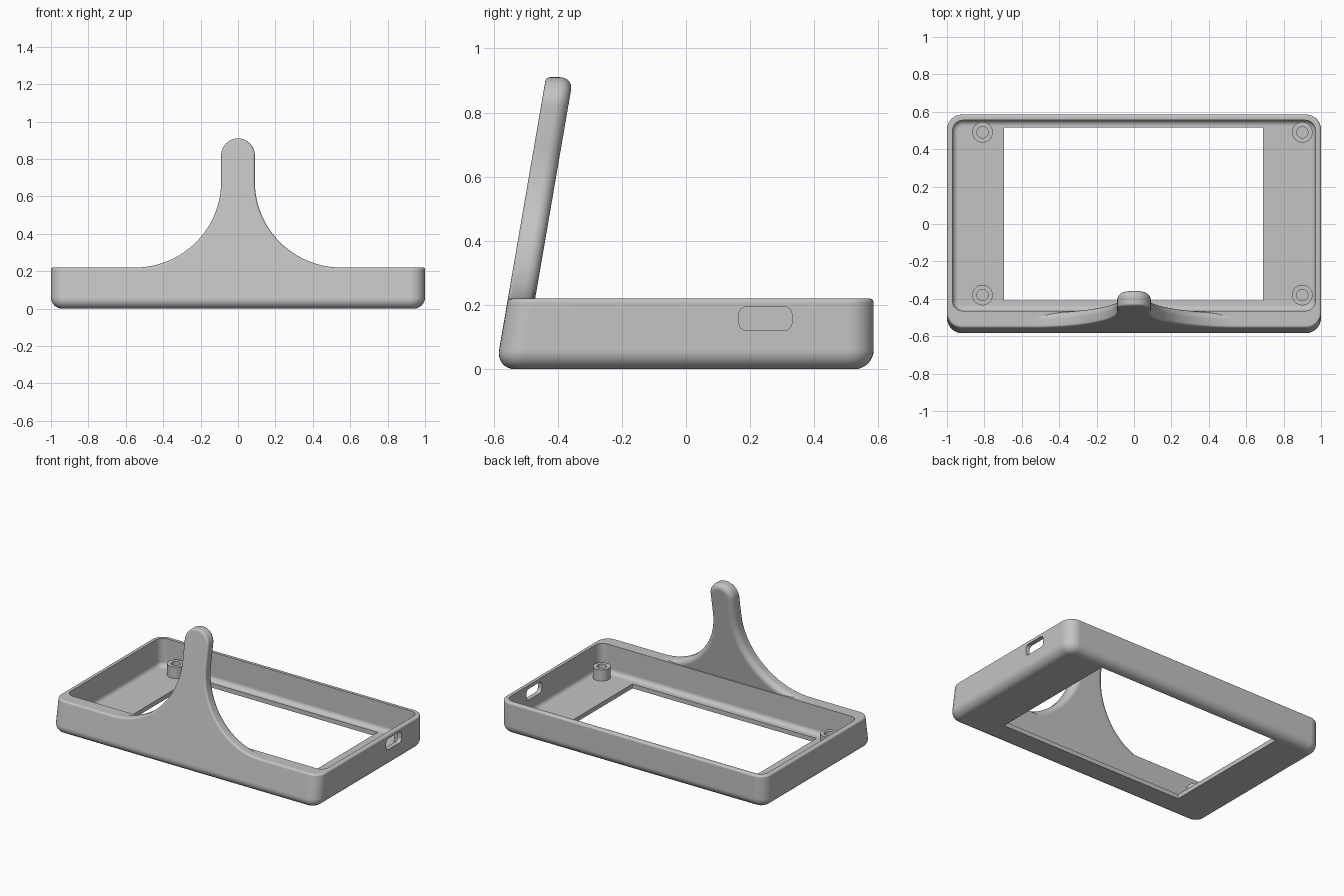
import bpy
import bmesh
from math import sin, cos, pi, asin

default = bpy.data.objects.get("Cube")
if default:
    bpy.data.objects.remove(default)

grey = bpy.data.materials.new("plain grey")
grey.use_nodes = True
colour = (0.55, 0.55, 0.55, 1)
grey.diffuse_color = colour
grey.node_tree.nodes["Principled BSDF"].inputs["Base Color"].default_value = colour

RIM = 0.22        # height of the tray
FLOOR = 0.03
EDGE = 0.012      # small rounding of outer edges
STEPS = 8


def front_y(z):
    """The front face leans back as it rises."""
    return -0.593 + 0.172 * z


def rounded_rect(x0, x1, y0, y1, r):
    corners = [(x1 - r, y1 - r), (x0 + r, y1 - r), (x0 + r, y0 + r), (x1 - r, y0 + r)]
    return [(cx + r * cos((q + i / STEPS) * pi / 2), cy + r * sin((q + i / STEPS) * pi / 2))
            for q, (cx, cy) in enumerate(corners) for i in range(STEPS + 1)]


def loft(name, rings, caps=False, closed=False):
    """Skin equal-sized rings of points, capped or joined end to end."""
    bm = bmesh.new()
    loops = [[bm.verts.new(p) for p in ring] for ring in rings]
    pairs = list(zip(loops, loops[1:]))
    if closed:
        pairs.append((loops[-1], loops[0]))
    for a, b in pairs:
        for i in range(len(a)):
            j = (i + 1) % len(a)
            bm.faces.new((a[i], a[j], b[j], b[i]))
    if caps:
        bm.faces.new(loops[0])
        bm.faces.new(loops[-1])
    bmesh.ops.recalc_face_normals(bm, faces=bm.faces)
    mesh = bpy.data.meshes.new(name)
    bm.to_mesh(mesh)
    bm.free()
    obj = bpy.data.objects.new(name, mesh)
    bpy.context.collection.objects.link(obj)
    mesh.materials.append(grey)
    return obj


def activate(obj):
    bpy.ops.object.select_all(action='DESELECT')
    obj.select_set(True)
    bpy.context.view_layer.objects.active = obj


def finish(obj):
    activate(obj)
    bpy.ops.object.shade_smooth_by_angle()
    mod = obj.modifiers.new("even_shading", 'WEIGHTED_NORMAL')
    mod.keep_sharp = True


def fillet(r, steps=STEPS):
    """Pairs of (inset, distance from the edge plane) along a quarter round."""
    return [(r * (1 - sin(k / steps * pi / 2)), r * (1 - cos(k / steps * pi / 2)))
            for k in range(steps + 1)]


# Tray: one skin from the opening, round the outside, over the rim and back inside
def outer_ring(z, inset):
    pts = rounded_rect(-1 + inset, 1 - inset, front_y(z) + inset, 0.585 - inset, 0.08 - inset)
    return [(x, y, z) for x, y in pts]


def inner_ring(z, inset):
    pts = rounded_rect(-0.97 + inset, 0.97 - inset, -0.465 + inset, 0.555 - inset, 0.055 - inset)
    return [(x, y, z) for x, y in pts]


def opening_ring(z):
    return [(x, y, z) for x, y in rounded_rect(-0.695, 0.69, -0.41, 0.515, 0.002)]


rings = [opening_ring(0)]
rings += [outer_ring(z, inset) for inset, z in fillet(0.06)]
rings += [outer_ring(RIM - d, inset) for inset, d in reversed(fillet(EDGE, 4))]
rings += [inner_ring(RIM, 0)]
rings += [inner_ring(FLOOR + d, inset) for inset, d in reversed(fillet(0.03))]
rings += [opening_ring(FLOOR)]
tray = loft("tray", rings, closed=True)

# Cable port through the left wall
port = rounded_rect(0.165, 0.33, 0.12, 0.195, 0.025)
cutter = loft("port_cutter", [[(x, y, z) for y, z in port] for x in (0.9, 1.1)], caps=True)
cutter.hide_render = True
cut = tray.modifiers.new("port", 'BOOLEAN')
cut.operation = 'DIFFERENCE'
cut.solver = 'EXACT'
cut.object = cutter
activate(tray)
bpy.ops.object.modifier_apply(modifier=cut.name)
bpy.data.objects.remove(cutter)
finish(tray)

# Handle: flared outline, lofted through its depth with rounded front and back edges
HALF, FLARE, FLARE_Z, TOP_Z = 0.09, 0.46, 0.68, 0.82
THICK = 0.085


def handle_ring(depth, inset):
    base = RIM - EDGE
    radius = FLARE + inset
    end = asin(min(1, (FLARE_Z - base) / radius))
    side = []
    for i in range(25):
        t = end * (1 - i / 24)
        side.append((HALF + FLARE - radius * cos(t), FLARE_Z - radius * sin(t)))
    for i in range(13):
        t = pi / 2 * i / 12
        side.append(((HALF - inset) * cos(t), TOP_Z + (HALF - inset) * sin(t)))
    outline = side + [(-x, z) for x, z in reversed(side[:-1])]
    return [(x, front_y(z) + depth, z) for x, z in outline]


layers = [handle_ring(d, inset) for inset, d in fillet(EDGE, 4)]
layers += [handle_ring(THICK - d, inset) for inset, d in reversed(fillet(0.04))]
finish(loft("handle", layers, caps=True))

# Screw posts on the tray floor
POST_TOP = 0.107
for side, x in (("right", -0.81), ("left", 0.9)):
    for end, y in (("front", -0.38), ("back", 0.49)):
        profile = [(0.055, 0.02), (0.055, POST_TOP), (0.03, POST_TOP), (0.03, 0.02)]
        circles = [[(x + r * cos(a * pi / 16), y + r * sin(a * pi / 16), z) for a in range(32)]
                   for r, z in profile]
        finish(loft(f"{end}_{side}_screw_post", circles, closed=True))
